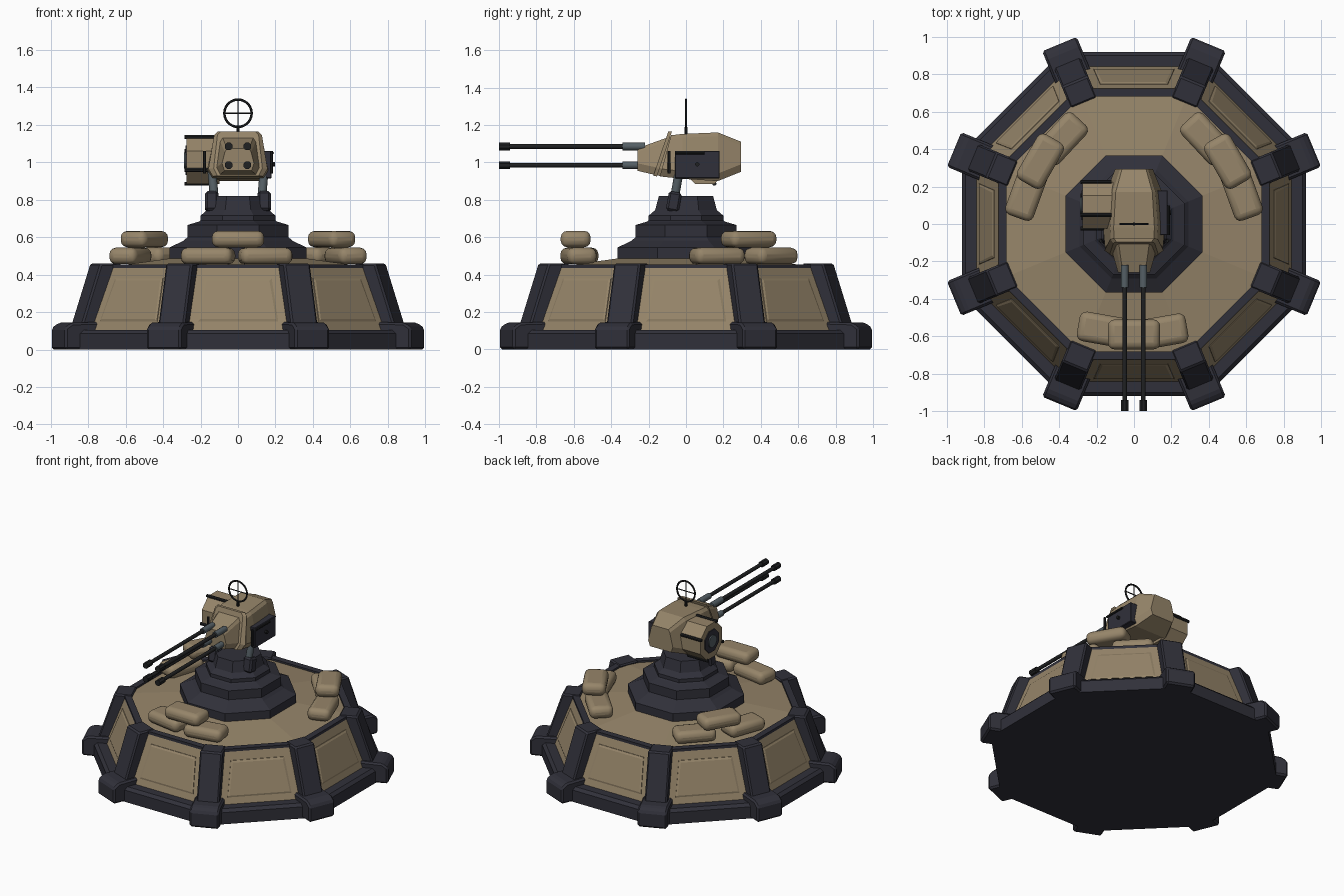
import bpy, bmesh, math
from mathutils import Vector, Matrix

if "Cube" in bpy.data.objects:
    bpy.data.objects.remove(bpy.data.objects["Cube"])


def material(name, rgb):
    m = bpy.data.materials.new(name)
    m.diffuse_color = (*rgb, 1)
    m.use_nodes = True
    m.node_tree.nodes["Principled BSDF"].inputs["Base Color"].default_value = m.diffuse_color
    return m


TAN = material("tan", (0.305, 0.235, 0.143))
DARK = material("dark_blue_grey", (0.030, 0.030, 0.042))
BLACK = material("gunmetal_black", (0.014, 0.015, 0.016))
STEEL = material("steel_grey", (0.090, 0.115, 0.130))


def build(name, verts, faces, mats, face_mats=None, bevel=0, segs=1, matrix=None):
    me = bpy.data.meshes.new(name)
    me.from_pydata([tuple(v) for v in verts], [], faces)
    for m in mats:
        me.materials.append(m)
    if face_mats:
        for p, i in zip(me.polygons, face_mats):
            p.material_index = i
    bm = bmesh.new()
    bm.from_mesh(me)
    bmesh.ops.recalc_face_normals(bm, faces=bm.faces)
    bm.to_mesh(me)
    bm.free()
    ob = bpy.data.objects.new(name, me)
    bpy.context.collection.objects.link(ob)
    if matrix:
        ob.matrix_world = matrix
    if bevel:
        b = ob.modifiers.new("bevel", 'BEVEL')
        b.width, b.segments, b.limit_method = bevel, segs, 'ANGLE'
    return ob


def loft(name, rings, mats, ring_mats=None, **kw):
    """Skin a stack of equal-sized point rings and cap both ends."""
    n = len(rings[0])
    faces, fm = [], []
    for k in range(len(rings) - 1):
        for i in range(n):
            j = (i + 1) % n
            faces.append((k * n + i, k * n + j, (k + 1) * n + j, (k + 1) * n + i))
            fm.append(ring_mats[k] if ring_mats else 0)
    faces += [tuple(range(n))[::-1], tuple(range((len(rings) - 1) * n, len(rings) * n))]
    fm += [ring_mats[0], ring_mats[-1]] if ring_mats else [0, 0]
    return build(name, [p for r in rings for p in r], faces, mats, fm, **kw)


def octagon(apothem, z):
    r = apothem / math.cos(math.pi / 8)
    return [(r * math.cos(math.pi / 8 + i * math.pi / 4),
             r * math.sin(math.pi / 8 + i * math.pi / 4), z) for i in range(8)]


def prism(name, profile, half, mat, **kw):
    """Extrude an (x, z) profile along y."""
    return loft(name, [[(x, s * half, z) for x, z in profile] for s in (-1, 1)], [mat], **kw)


def box(name, center, size, mat, **kw):
    hx, hy, hz = (s / 2 for s in size)
    m = Matrix.Translation(center) @ kw.pop("rot", Matrix())
    return prism(name, [(-hx, -hz), (hx, -hz), (hx, hz), (-hx, hz)], hy, mat, matrix=m, **kw)


def rod(name, a, b, r, mat, sides=12):
    a, b = Vector(a), Vector(b)
    q = (b - a).to_track_quat('Z', 'Y').to_matrix().to_4x4()
    ring = [(r * math.cos(2 * math.pi * (i + .5) / sides), r * math.sin(2 * math.pi * (i + .5) / sides))
            for i in range(sides)]
    ob = loft(name, [[(x, y, z) for x, y in ring] for z in (0, (b - a).length)], [mat],
              matrix=Matrix.Translation(a) @ q)
    if sides > 8:
        smooth(ob)
    return ob


def smooth(ob, angle=40):
    bpy.ops.object.select_all(action='DESELECT')
    ob.select_set(True)
    bpy.context.view_layer.objects.active = ob
    bpy.ops.object.shade_smooth_by_angle(angle=math.radians(angle))


# Octagonal bunker: dark skirt, tan walls, dark rim, tan sloping deck
base = [(.92, 0), (.92, .085), (.90, .105), (.84, .105), (.725, .435),
        (.725, .455), (.68, .455), (.68, .442), (.34, .49)]
loft("bunker", [octagon(a, z) for a, z in base], [DARK, TAN], [0, 0, 0, 1, 0, 0, 0, 1])

# Raised wall panels, corner posts and feet
for i in range(8):
    turn = Matrix.Rotation(i * math.pi / 4, 4, 'Z')
    corner = Matrix.Rotation((i + .5) * math.pi / 4, 4, 'Z')

    def panel_ring(inset, out):
        pts = []
        for y, z in ((-.215, .15), (.215, .15), (.18, .38), (-.18, .38)):
            z += inset if z < .2 else -inset
            y -= math.copysign(inset, y)
            pts.append((.84 - .115 * (z - .105) / .33 + out, y, z))
        return pts
    loft("wall_panel", [panel_ring(0, -.01), panel_ring(0, .004), panel_ring(.012, .009)],
         [TAN], matrix=turn)
    prism("corner_post", [(.80, .10), (.945, .10), (.825, .46), (.70, .46)], .076, DARK,
          bevel=.01, matrix=corner)
    prism("corner_foot", [(.80, 0), (1.04, 0), (1.04, .115), (1.0, .143), (.82, .148)], .1, DARK,
          bevel=.012, matrix=corner)

# Stepped octagonal pedestal
ped = [(.365, .47), (.365, .545), (.29, .582), (.27, .60), (.27, .665), (.21, .683),
       (.20, .69), (.20, .715), (.165, .745), (.145, .82)]
loft("pedestal", [octagon(a, z) for a, z in ped], [DARK])

# Sandbags: x, y, z, heading
bags = [(-.16, -.565, .50, -10), (.145, -.575, .50, 10), (0, -.59, .59, 0)]
for s in (1, -1):
    bags += [(s * .385, .455, .50, -s * 47), (s * .575, .165, .50, -s * 70), (s * .50, .335, .59, -s * 60)]
for x, y, z, a in bags:
    smooth(box("sandbag", (x, y, z), (.28, .16, .088), TAN, bevel=.036, segs=3,
               rot=Matrix.Rotation(math.radians(a), 4, 'Z')), 50)


# Gun housing sections along y: bottom y, top y, bottom z, top z, bottom half width, top half width
def section(yb, yt, zb, zt, hb, ht):
    right = [(hb * .85, zb), (hb, zb + .04), (ht, zt - .02), (ht * .85, zt)]
    pts = right + [(-x, z) for x, z in reversed(right)]
    return [(x, yb + (yt - yb) * (z - zb) / (zt - zb), z) for x, z in pts]


loft("gun_housing", [section(-.14, -.08, .925, 1.145, .155, .125),
                     section(-.02, -.02, .912, 1.152, .165, .128),
                     section(.17, .17, .90, 1.16, .15, .115),
                     section(.295, .295, .95, 1.11, .10, .075)], [TAN])
loft("gun_mantlet", [section(-.26, -.26, .955, 1.075, .085, .07),
                     section(-.13, -.08, .925, 1.14, .125, .10)], [TAN])
loft("housing_collar", [section(-.175, -.095, .928, 1.165, .13, .11),
                        section(-.155, -.075, .925, 1.165, .158, .128)], [TAN])

# Four barrels with sleeves and muzzles
for x in (-.05, .05):
    for z in (.985, 1.085):
        rod("barrel_sleeve", (x, -.34, z), (x, -.22, z), .021, STEEL)
        rod("barrel", (x, -.96, z), (x, -.33, z), .013, BLACK)
        rod("muzzle", (x, -1.0, z), (x, -.94, z), .022, BLACK, 8)

# Support struts and clamps on both sides
for s in (-1, 1):
    rod("support_strut", (s * .125, -.065, .79), (s * .14, -.035, .96), .024, STEEL)
    box("strut_clamp", (s * .14, -.065, .79), (.07, .07, .105), DARK, bevel=.012,
        rot=Matrix.Rotation(math.radians(-10), 4, 'X'))
    rod("side_rail", (s * .178, -.09, .94), (s * .178, -.09, 1.06), .009, BLACK, 8)

# Right equipment box with knob and handle
box("equipment_box", (.145, .06, .988), (.07, .24, .147), DARK, bevel=.004)
rod("box_knob", (.17, .06, .99), (.197, .06, .99), .012, BLACK, 8)
rod("box_handle", (.184, -.06, 1.05), (.184, .10, 1.05), .008, BLACK, 8)

# Ammunition drum with end cap, hub and cage bars
dy, dz, dr = .10, 1.01, .135
rod("ammo_drum", (-.275, dy, dz), (-.10, dy, dz), dr, TAN, 8)
rod("drum_cap", (-.281, dy, dz), (-.27, dy, dz), .085, DARK, 8)
rod("drum_hub", (-.289, dy, dz), (-.27, dy, dz), .045, STEEL)
for k in range(4):
    a = math.pi / 8 + k * math.pi / 2
    y, z = dy + dr * math.cos(a), dz + dr * math.sin(a)
    rod("drum_bar", (-.285, y, z), (-.12, y, z), .011, BLACK, 8)

# Ring sight on a short stem
bpy.ops.mesh.primitive_torus_add(location=(0, 0, 1.262), rotation=(math.pi / 2, 0, 0), major_radius=.073,
                                 minor_radius=.0065, major_segments=28, minor_segments=6)
ring = bpy.context.object
ring.name = "sight_ring"
ring.data.materials.append(BLACK)
smooth(ring)
rod("sight_stem", (0, 0, 1.14), (0, 0, 1.19), .009, BLACK, 8)
rod("sight_wire_vertical", (0, 0, 1.19), (0, 0, 1.335), .004, BLACK, 6)
rod("sight_wire_horizontal", (-.073, 0, 1.262), (.073, 0, 1.262), .004, BLACK, 6)
